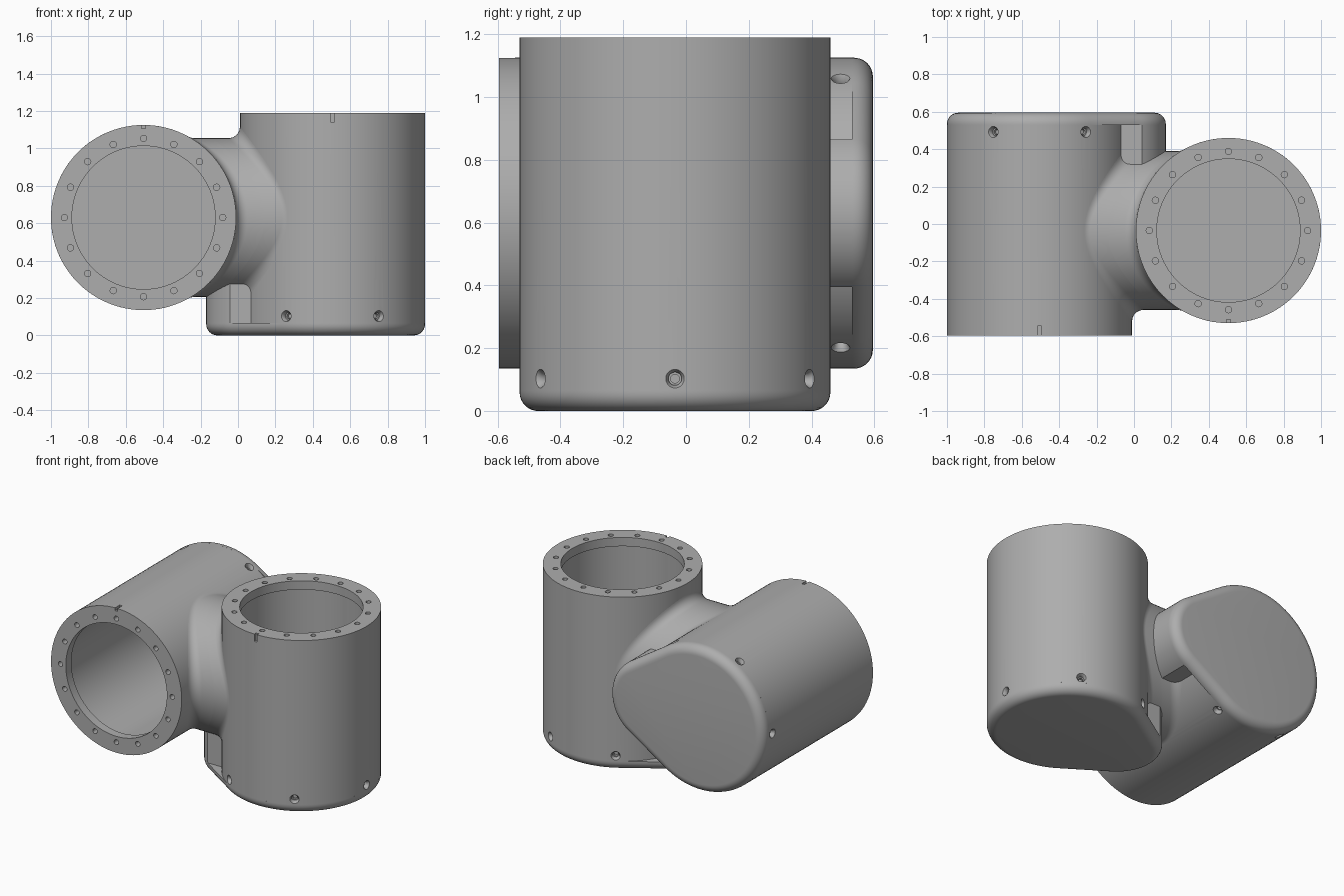
import bpy, bmesh
from math import sin, cos, pi, sqrt, asin, radians
from mathutils import Matrix, Vector

cube = bpy.data.objects.get("Cube")
if cube:
    bpy.data.objects.remove(cube)

R, CX, CY, H = 0.495, 0.505, -0.035, 1.19    # housing radius, axis, height
NECK, FILLET = 0.425, 0.06                   # neck radius and blend radius
MID = H / 2                                  # neck axis height is MID - CY
TIP, TIP_X = 0.28, 0.11                      # rounded nose of the end cap
PLATE = 0.066
SEG = 96

grey = bpy.data.materials.new("satin_grey")
grey.use_nodes = True
grey.diffuse_color = (0.42, 0.42, 0.42, 1)
grey.node_tree.nodes["Principled BSDF"].inputs["Base Color"].default_value = (0.42, 0.42, 0.42, 1)

# Half turn that carries the upright half onto the lying half
turn = Matrix(((-1, 0, 0, 0), (0, 0, -1, MID), (0, -1, 0, MID), (0, 0, 0, 1)))


def loft(bm, rings, caps=True, matrix=Matrix()):
    """Skin a row of closed rings."""
    rows = [[bm.verts.new(matrix @ Vector(p)) for p in ring] for ring in rings]
    n = len(rows[0])
    for a, b in zip(rows, rows[1:]):
        for i in range(n):
            j = (i + 1) % n
            bm.faces.new((a[i], a[j], b[j], b[i]))
    if caps:
        bm.faces.new(rows[0])
        bm.faces.new(rows[-1])


def turned(profile, n):
    """Rings of a turned solid from (radius, height) pairs."""
    return [[(r * cos(2 * pi * i / n), r * sin(2 * pi * i / n), h) for i in range(n)]
            for r, h in profile]


def make(name, bm):
    bmesh.ops.recalc_face_normals(bm, faces=bm.faces)
    mesh = bpy.data.meshes.new(name)
    bm.to_mesh(mesh)
    bm.free()
    mesh.materials.append(grey)
    obj = bpy.data.objects.new(name, mesh)
    bpy.context.collection.objects.link(obj)
    return obj


def finish(obj, part):
    """Shade the part and place its turned twin."""
    bpy.ops.object.select_all(action='DESELECT')
    obj.select_set(True)
    bpy.context.view_layer.objects.active = obj
    bpy.ops.object.shade_smooth_by_angle(angle=radians(35))
    obj.name = "upright_" + part
    twin = obj.copy()
    twin.name = "lying_" + part
    bpy.context.collection.objects.link(twin)
    twin.matrix_world = turn


# Hollow housing with a lip inside the open end
axis = Matrix.Translation((CX, CY, 0))
bm = bmesh.new()
loft(bm, turned([(R, PLATE), (R, H), (0.383, H), (0.383, H - 0.06),
                 (0.4, H - 0.06), (0.4, 0.1)], SEG), matrix=axis)
housing = make("housing", bm)

# Cutter: flange holes, countersunk side holes, alignment slot
bm = bmesh.new()
for i in range(16):
    place = axis @ Matrix.Rotation(2 * pi * i / 16, 4, 'Z') @ Matrix.Translation((0.423, 0, H))
    loft(bm, turned([(0.017, -0.045), (0.017, 0.02)], 16), matrix=place)
for deg in (-120, -60, 0, 60, 120):
    place = (axis @ Matrix.Rotation(radians(deg), 4, 'Z')
             @ Matrix.Translation((R, 0, 0.103)) @ Matrix.Rotation(pi / 2, 4, 'Y'))
    loft(bm, turned([(0.014, -0.05), (0.014, -0.03), (0.021, -0.03),
                     (0.021, -0.015), (0.03, 0), (0.03, 0.02)], 20), matrix=place)
bmesh.ops.create_cube(bm, size=1, matrix=Matrix.Translation((CX, CY - R, H))
                      @ Matrix.Diagonal((0.02, 0.04, 0.1, 1)))
cutter = make("hole_cutter", bm)
cutter.hide_render = True

mod = housing.modifiers.new("holes", 'BOOLEAN')
mod.operation = 'DIFFERENCE'
mod.solver = 'EXACT'
mod.object = cutter
bpy.context.view_layer.update()
drilled = bpy.data.meshes.new_from_object(housing.evaluated_get(bpy.context.evaluated_depsgraph_get()))
housing.modifiers.clear()
housing.data = drilled
bpy.data.objects.remove(cutter)
finish(housing, "housing")

# End cap: teardrop plate with a rounded outer edge
lean = asin((R - TIP) / (CX - TIP_X))


def arc(cx, r, start, end, n, z):
    return [(cx + r * cos(start + (end - start) * i / n),
             CY + r * sin(start + (end - start) * i / n), z) for i in range(n + 1)]


def teardrop(inset, z):
    a = pi / 2 + lean
    return arc(CX, R - inset, -a, a, 72, z) + arc(TIP_X, TIP - inset, a, 2 * pi - a, 24, z)


bm = bmesh.new()
rings = [teardrop(0, PLATE)]
for k in range(9):
    t = pi / 2 * k / 8
    rings.append(teardrop(FILLET * (1 - cos(t)), FILLET * (1 - sin(t))))
loft(bm, rings)
finish(make("cap", bm), "end_cap")


# Nose block joining the cap to the underside of the neck
def nose(z):
    a = pi / 2 + lean
    w = TIP * cos(lean)
    return arc(TIP_X, TIP, a, 2 * pi - a, 24, z) + [(0.09, CY - w, z), (0.09, CY + w, z)]


bm = bmesh.new()
loft(bm, [nose(PLATE - 0.005), nose(0.38)])
finish(make("nose", bm), "cap_nose")

# Neck half: straight tube rolling into the housing with a ball fillet
ball = NECK + FILLET


def centre_x(offset):
    return CX - sqrt((R + FILLET) ** 2 - offset ** 2)


columns = []
for i in range(SEG):
    t = 2 * pi * i / SEG
    out = Vector((0, sin(t), cos(t)))
    c = Vector((centre_x(ball * out.y), CY + ball * out.y, MID - CY + ball * out.z))
    middle = c - FILLET * out
    middle.x = (c.x - centre_x(ball * out.z)) / 2
    to_wall = Vector((c.x - CX, c.y - CY, 0)).normalized()
    column = [middle]
    for k in range(9):
        a = pi / 2 * k / 8
        # blend evenly from the neck normal to the housing normal
        angle = out.angle(to_wall)
        f = k / 8
        n = (out * sin((1 - f) * angle) + to_wall * sin(f * angle)) / sin(angle)
        column.append(c - FILLET * n)
    columns.append(column)
bm = bmesh.new()
loft(bm, list(zip(*columns)), caps=False)
finish(make("neck", bm), "neck")
